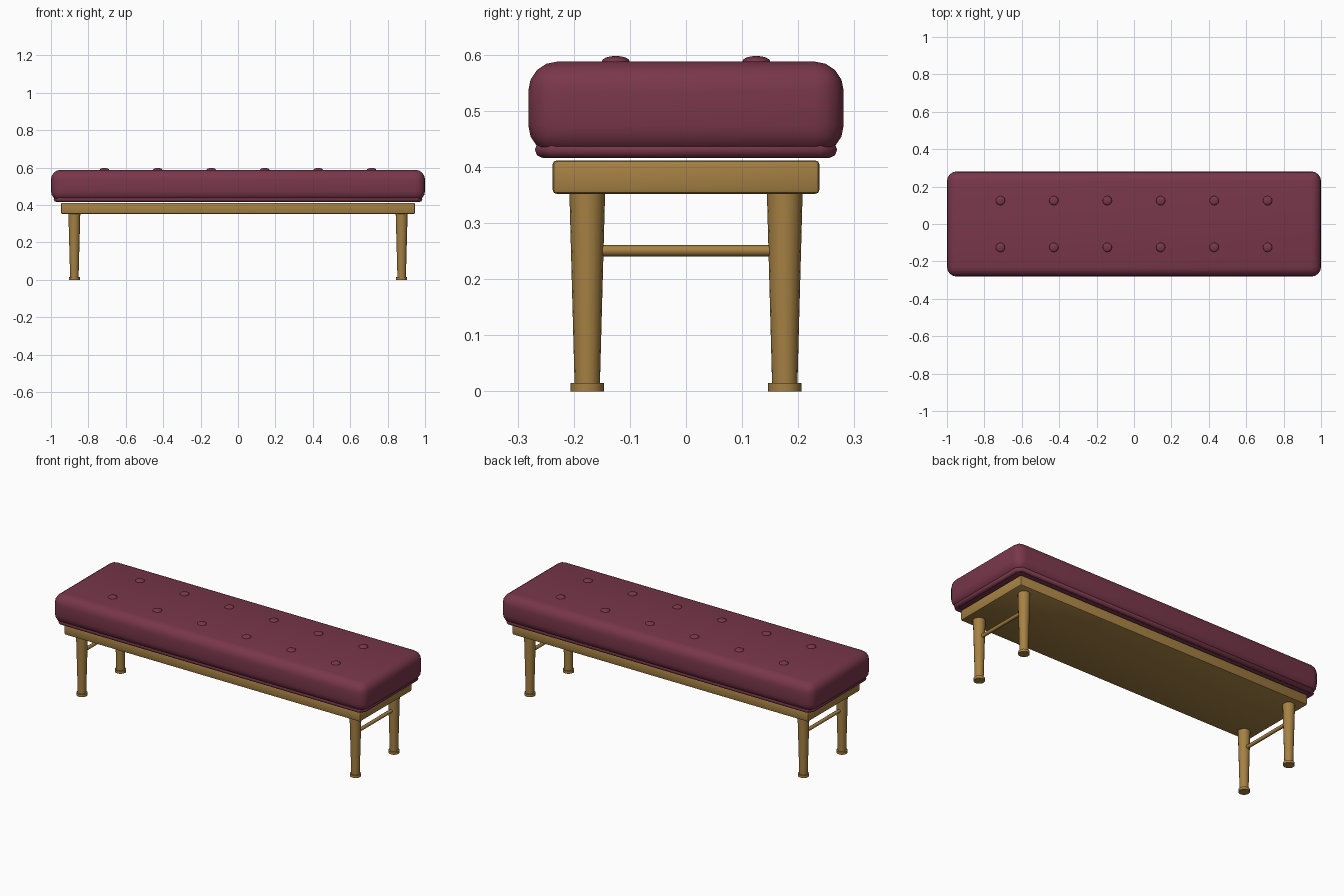
import bpy, bmesh
from math import radians

cube = bpy.data.objects.get("Cube")
if cube:
    bpy.data.objects.remove(cube, do_unlink=True)


def material(name, rgb):
    m = bpy.data.materials.new(name)
    m.use_nodes = True
    m.diffuse_color = (*rgb, 1)
    m.node_tree.nodes["Principled BSDF"].inputs["Base Color"].default_value = (*rgb, 1)
    return m


fabric = material("burgundy fabric", (0.19, 0.038, 0.07))
wood = material("oak wood", (0.38, 0.22, 0.057))


def finish(name, mat, angle=35):
    ob = bpy.context.object
    ob.name = name
    ob.data.materials.clear()
    ob.data.materials.append(mat)
    bpy.ops.object.shade_smooth_by_angle(angle=radians(angle))
    return ob


def box(name, half_x, half_y, z0, z1, radius, segments, mat):
    bpy.ops.mesh.primitive_cube_add(size=2, location=(0, 0, (z0 + z1) / 2))
    ob = bpy.context.object
    ob.scale = (half_x, half_y, (z1 - z0) / 2)
    bpy.ops.object.transform_apply(location=False, rotation=False, scale=True)
    bm = bmesh.new()
    bm.from_mesh(ob.data)
    bmesh.ops.bevel(bm, geom=bm.edges[:], offset=radius, segments=segments,
                    profile=0.5, affect='EDGES')
    bm.to_mesh(ob.data)
    bm.free()
    return finish(name, mat)


def cone(name, r0, r1, z0, z1, x, y, mat):
    bpy.ops.mesh.primitive_cone_add(vertices=16, radius1=r0, radius2=r1, depth=z1 - z0,
                                    location=(x, y, (z0 + z1) / 2))
    return finish(name, mat)


# Padded seat and the wooden frame below it
box("cushion", 1.0, 0.281, 0.422, 0.588, 0.052, 4, fabric)
box("seat_frame", 0.947, 0.238, 0.352, 0.412, 0.008, 2, wood)

# Piping that runs round the bottom of the cushion
px, py, c = 0.972, 0.256, 0.02
corners = [(px, py - c), (px - c, py), (c - px, py), (-px, py - c),
           (-px, c - py), (c - px, -py), (px - c, -py), (px, c - py)]
curve = bpy.data.curves.new("piping", 'CURVE')
curve.dimensions = '3D'
curve.bevel_depth = 0.0145
curve.bevel_resolution = 2
spline = curve.splines.new('POLY')
spline.points.add(len(corners) - 1)
for point, (x, y) in zip(spline.points, corners):
    point.co = (x, y, 0.431, 1)
spline.use_cyclic_u = True
piping = bpy.data.objects.new("piping", curve)
bpy.context.collection.objects.link(piping)
bpy.ops.object.select_all(action='DESELECT')
piping.select_set(True)
bpy.context.view_layer.objects.active = piping
bpy.ops.object.convert(target='MESH')
finish("piping", fabric, 50)

# Tufting buttons in two rows
for row, y in (("front", -0.125), ("back", 0.125)):
    for i in range(6):
        bpy.ops.mesh.primitive_uv_sphere_add(segments=12, ring_count=8, radius=0.025,
                                             location=((i - 2.5) * 0.2857, y, 0.588))
        bpy.context.object.scale.z = 0.4
        finish(f"{row}_button_{i + 1}", fabric, 60)

# Tapered legs with foot caps, and a stretcher at each end
for side, sx in (("left", 1), ("right", -1)):
    x = sx * 0.875
    for end, sy in (("front", -1), ("back", 1)):
        y = sy * 0.176
        cone(f"{end}_{side}_leg", 0.0225, 0.032, 0.01, 0.36, x, y, wood)
        cone(f"{end}_{side}_foot", 0.0295, 0.0295, 0, 0.015, x, y, wood)
    bpy.ops.mesh.primitive_cylinder_add(vertices=8, radius=0.01, depth=0.352,
                                        location=(x, 0, 0.251), rotation=(radians(90), 0, 0))
    finish(f"{side}_stretcher", wood, 50)
